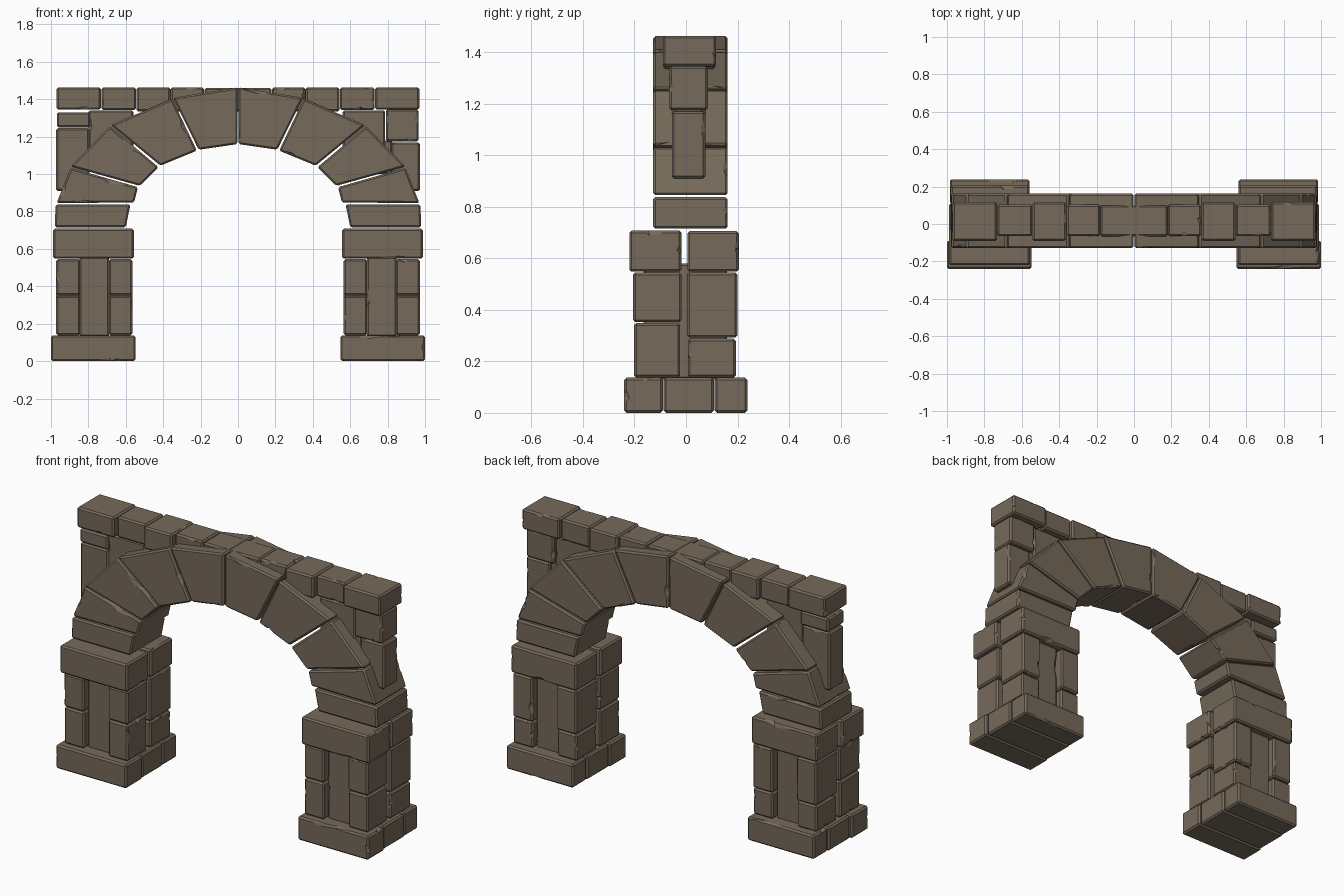
import bpy, bmesh, random
from mathutils import Vector

if "Cube" in bpy.data.objects:
    bpy.data.objects.remove(bpy.data.objects["Cube"])

random.seed(7)
stone = bpy.data.materials.new("stone")
stone.diffuse_color = (0.18, 0.143, 0.103, 1)
stone.use_nodes = True
stone.node_tree.nodes["Principled BSDF"].inputs["Base Color"].default_value = stone.diffuse_color


def chip(edge, face):
    """Notch a bevel edge, pushing it inward within the plane of its big face."""
    v1, v2 = edge.verts
    a, b = v1.co.copy(), v2.co.copy()
    along = (b - a).normalized()
    inward = face.calc_center_median() - (a + b) / 2
    inward = (inward - along * inward.dot(along)).normalized()
    c, w = random.uniform(0.25, 0.75), random.uniform(0.08, 0.2)
    d = random.uniform(0.006, 0.014)
    start = v1
    for t, push in ((c - w, 0), (c - w * 0.4, d), (c + w * 0.3, d * 0.7), (c + w, 0)):
        e = next(e for e in start.link_edges if v2 in e.verts)
        _, nv = bmesh.utils.edge_split(e, start, 0.5)
        nv.co = a.lerp(b, t) + inward * push
        start = nv


def block(name, pts, y0, y1, bevel=0.009):
    """Worn stone: a front (x, z) outline extruded from y0 to y1."""
    bm = bmesh.new()
    face = bm.faces.new([bm.verts.new((x, y0, z)) for x, z in pts])
    ext = bmesh.ops.extrude_face_region(bm, geom=[face])
    for v in ext["geom"]:
        if isinstance(v, bmesh.types.BMVert):
            v.co.y = y1
    bmesh.ops.recalc_face_normals(bm, faces=bm.faces[:])
    res = bmesh.ops.bevel(bm, geom=bm.edges[:], offset=bevel, segments=1,
                          profile=0.5, affect='EDGES', clamp_overlap=True)
    strips = set(res["faces"])
    for e in bm.edges[:]:
        big = [f for f in e.link_faces if f not in strips]
        if len(big) == 1 and e.calc_length() > 0.1 and random.random() < 0.4:
            chip(e, big[0])
    bmesh.ops.triangulate(bm, faces=[f for f in strips if len(f.verts) > 4])
    bmesh.ops.recalc_face_normals(bm, faces=bm.faces[:])
    me = bpy.data.meshes.new(name)
    bm.to_mesh(me)
    bm.free()
    me.materials.append(stone)
    ob = bpy.data.objects.new(name, me)
    bpy.context.collection.objects.link(ob)


def box(name, x0, x1, y0, y1, z0, z1, s=1):
    block(name, [(s * x0, z0), (s * x1, z0), (s * x1, z1), (s * x0, z1)], y0, y1)


# Arch stones of the right half: outline points (x, z)
voussoirs = [
    [(0.60, 0.715), (0.98, 0.715), (0.975, 0.838), (0.575, 0.838)],
    [(0.555, 0.848), (0.97, 0.845), (0.895, 1.033), (0.535, 0.93)],
    [(0.525, 0.937), (0.895, 1.04), (0.685, 1.255), (0.425, 1.037)],
    [(0.415, 1.045), (0.68, 1.262), (0.352, 1.402), (0.22, 1.125)],
    [(0.21, 1.13), (0.348, 1.408), (0.003, 1.463), (0.003, 1.16)],
]

for s, side in ((-1, "left"), (1, "right")):
    # Plinth: three stones front to back
    for n, (x0, x1, y0, y1) in enumerate([(0.548, 1.0, -0.24, -0.09),
                                          (0.555, 0.99, -0.087, 0.108),
                                          (0.558, 0.985, 0.111, 0.238)]):
        box(f"{side}_plinth_{n}", x0, x1, y0, y1, 0, 0.137, s)

    # Pier: recessed core with four corner stacks
    box(f"{side}_pier_core", 0.69, 0.848, -0.165, 0.16, 0.13, 0.58, s)
    for row, y0, y1, split in (("front", -0.205, -0.017, 0.35), ("back", 0.004, 0.2, 0.29)):
        for col, x0, x1 in (("inner", 0.565, 0.69), ("outer", 0.845, 0.972)):
            box(f"{side}_{row}_{col}_lower", x0, x1, y0 + 0.003, y1 - 0.006, 0.138, split - 0.002, s)
            box(f"{side}_{row}_{col}_upper", x0, x1, y0, y1, split + 0.002, 0.545, s)

    # Pier caps: two stones with an open joint between
    box(f"{side}_cap_front", 0.557, 0.988, -0.22, -0.018, 0.548, 0.708, s)
    box(f"{side}_cap_back", 0.56, 0.98, 0.005, 0.205, 0.548, 0.705, s)

    # Arch ring
    for n, pts in enumerate(voussoirs):
        block(f"{side}_arch_stone_{n}", [(s * x, z) for x, z in pts], -0.128, 0.162)

    # Top course
    for n, (x0, x1, y0, y1, z0) in enumerate([(0.733, 0.97, -0.09, 0.117, 1.345),
                                              (0.545, 0.73, -0.065, 0.103, 1.342),
                                              (0.362, 0.542, -0.09, 0.115, 1.335),
                                              (0.182, 0.36, -0.065, 0.103, 1.335)]):
        box(f"{side}_course_{n}", x0, x1, y0, y1, z0, 1.463, s)

# Middle of the top course
box("course_middle", -0.18, 0.18, -0.066, 0.1, 1.335, 1.46)

# Spandrel infill, laid differently on each side
box("right_infill_low", 0.82, 0.972, -0.055, 0.075, 0.91, 1.17)
box("right_infill_high", 0.79, 0.965, -0.065, 0.085, 1.175, 1.345)
box("right_infill_inner", 0.56, 0.787, -0.055, 0.075, 1.12, 1.34)
box("right_infill_gusset", 0.7, 0.825, -0.045, 0.065, 1.0, 1.18)
box("left_infill_low", 0.795, 0.972, -0.055, 0.075, 0.91, 1.245, -1)
box("left_infill_high", 0.79, 0.968, -0.065, 0.085, 1.25, 1.33, -1)
box("left_infill_inner", 0.56, 0.8, -0.05, 0.07, 1.12, 1.34, -1)
